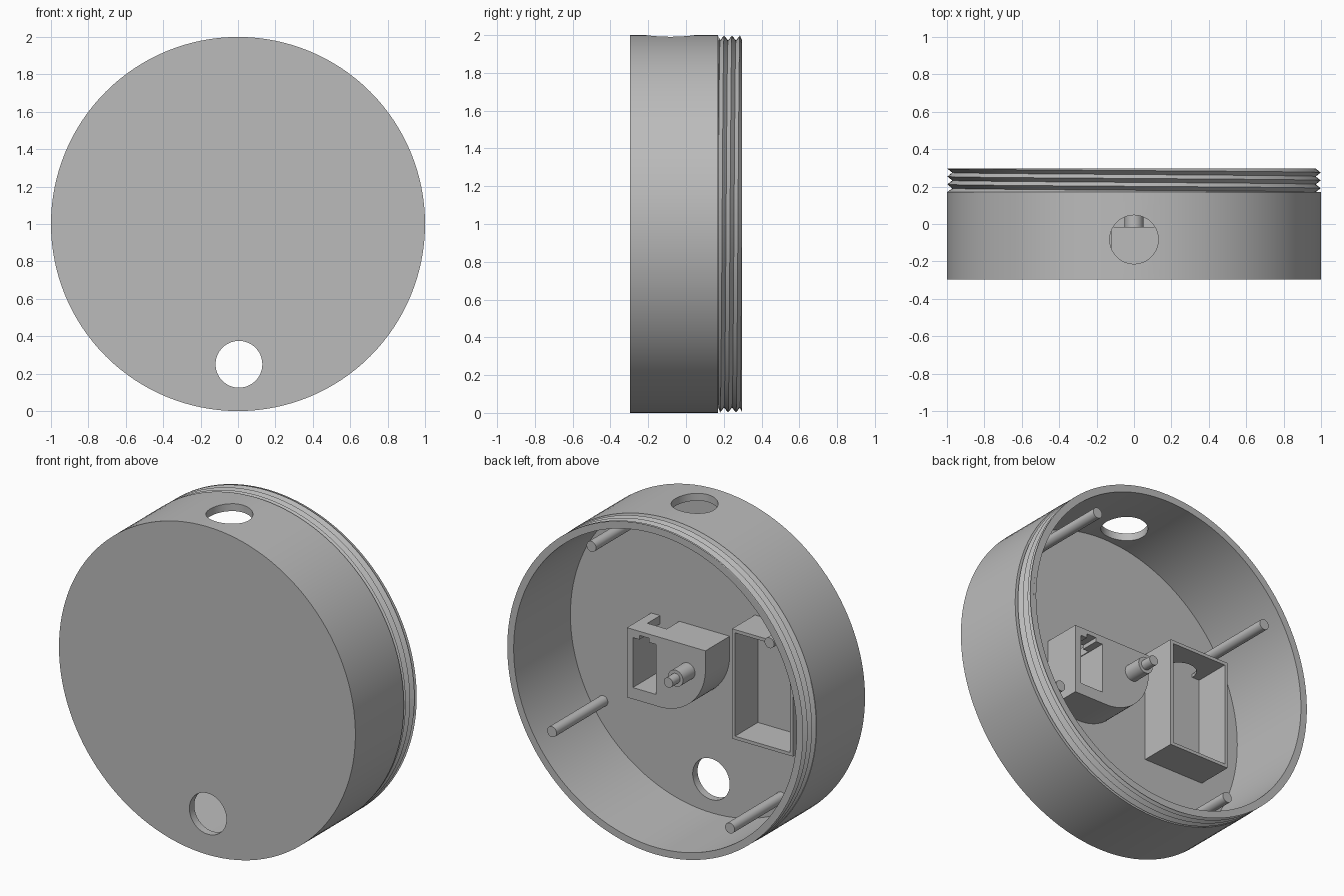
import bpy, bmesh, math
from mathutils import Matrix, Vector

if "Cube" in bpy.data.objects:
    bpy.data.objects.remove(bpy.data.objects["Cube"])

grey = bpy.data.materials.new("Plain grey")
grey.use_nodes = True
COLOUR = (0.5, 0.5, 0.5, 1)
grey.diffuse_color = COLOUR
grey.node_tree.nodes["Principled BSDF"].inputs["Base Color"].default_value = COLOUR

FRONT, FLOOR, STEP, RIM = -0.297, -0.25, 0.17, 0.297   # depths along y
INNER, ROOT, CENTRE = 0.955, 0.972, 1.0


def finish(name, bm):
    bmesh.ops.recalc_face_normals(bm, faces=bm.faces)
    mesh = bpy.data.meshes.new(name)
    bm.to_mesh(mesh)
    bm.free()
    obj = bpy.data.objects.new(name, mesh)
    mesh.materials.append(grey)
    bpy.context.collection.objects.link(obj)
    return obj


def box(name, x, y, z):
    bm = bmesh.new()
    bmesh.ops.create_cube(bm, size=1)
    for v in bm.verts:
        v.co = [lo + (c + 0.5) * (hi - lo) for c, (lo, hi) in zip(v.co, (x, y, z))]
    return finish(name, bm)


def rod(name, start, end, radius, segments=32):
    start, end = Vector(start), Vector(end)
    axis = end - start
    turn = axis.to_track_quat('Z', 'Y').to_matrix().to_4x4()
    bm = bmesh.new()
    bmesh.ops.create_cone(bm, cap_ends=True, segments=segments, radius1=radius, radius2=radius,
                          depth=axis.length,
                          matrix=Matrix.Translation((start + end) / 2) @ turn)
    return finish(name, bm)


def cut(obj, *cutters):
    bpy.context.view_layer.objects.active = obj
    for cutter in cutters:
        cutter.hide_render = True
        mod = obj.modifiers.new("cut", 'BOOLEAN')
        mod.object, mod.operation, mod.solver = cutter, 'DIFFERENCE', 'EXACT'
        bpy.ops.object.modifier_apply(modifier=mod.name)
        bpy.data.objects.remove(cutter)


def smooth(obj, degrees=30):
    bpy.ops.object.select_all(action='DESELECT')
    obj.select_set(True)
    bpy.context.view_layer.objects.active = obj
    bpy.ops.object.shade_smooth_by_angle(angle=math.radians(degrees))


# Round shell: turned profile with a floor, a wall and a stepped neck
bm = bmesh.new()
profile = [(0, FRONT), (1, FRONT), (1, STEP), (ROOT, STEP), (ROOT, RIM),
           (INNER, RIM), (INNER, FLOOR), (0, FLOOR)]
verts = [bm.verts.new((r, y, CENTRE)) for r, y in profile]
edges = [bm.edges.new(pair) for pair in zip(verts, verts[1:])]
bmesh.ops.spin(bm, geom=verts + edges, cent=(0, 0, CENTRE), axis=(0, 1, 0),
               angle=math.tau, steps=128)
bmesh.ops.remove_doubles(bm, verts=bm.verts, dist=0.0005)
shell = finish("shell", bm)
cut(shell,
    rod("floor_hole_cutter", (0.005, -0.4, 0.25), (0.005, -0.15, 0.25), 0.125, 64),
    rod("wall_hole_cutter", (0, -0.083, 1.7), (0, -0.083, 2.2), 0.13, 64))
smooth(shell)

# Screw thread around the neck: rows of crests and roots climbing one pitch per turn
PITCH, STEPS = 0.042, 128
bm = bmesh.new()
columns = []
for i in range(STEPS + 1):
    turn = i / STEPS
    column = []
    for row in range(-2, 8):
        y = STEP + PITCH * (row / 2 + turn)
        y = min(max(y, STEP + 0.001), RIM)
        r = 0.998 if row % 2 else ROOT
        a = turn * math.tau
        column.append(bm.verts.new((r * math.cos(a), y, CENTRE + r * math.sin(a))))
    columns.append(column)
for a, b in zip(columns, columns[1:]):
    for k in range(len(a) - 1):
        bm.faces.new((a[k], a[k + 1], b[k + 1], b[k]))
smooth(finish("screw_thread", bm))

# Four mounting posts
for k in range(4):
    a = math.radians(57.5 + 90 * k)
    x, z = 0.87 * math.cos(a), CENTRE + 0.87 * math.sin(a)
    smooth(rod(f"post_{k + 1}", (x, FLOOR - 0.01, z), (x, 0.245, z), 0.032))

# Open tray with a half-round wire notch at its base
tray = box("tray", (-0.70, -0.29), (FLOOR - 0.005, -0.03), (0.66, 1.33))
cut(tray,
    box("tray_cutter", (-0.68, -0.31), (FLOOR - 0.05, 0.1), (0.68, 1.31)),
    rod("notch_cutter", (-0.53, FLOOR, 1.2), (-0.53, FLOOR, 1.4), 0.1))
smooth(tray)

# Motor housing: square on one side, rounded on the other
FACE, ARC = -0.016, 0.31
outline = [(-0.12, 1.155), (0.41, 1.155), (0.41, 0.73)]
for k in range(25):
    a = math.radians(270 - 90 * k / 24)
    outline.append((0.19 + ARC * math.cos(a), 1.04 + ARC * math.sin(a)))
bm = bmesh.new()
base = bm.faces.new([bm.verts.new((x, FLOOR - 0.005, z)) for x, z in outline])
out = bmesh.ops.extrude_face_region(bm, geom=[base])
bmesh.ops.translate(bm, vec=(0, FACE - FLOOR + 0.005, 0),
                    verts=[g for g in out["geom"] if isinstance(g, bmesh.types.BMVert)])
housing = finish("motor_housing", bm)
cut(housing,
    box("pocket_cutter", (0.215, 0.37), (FLOOR, 0.1), (0.80, 1.105)),
    box("key_cutter", (0.26, 0.325), (-0.2, 0.1), (1.0, 1.13)),
    box("slot_cutter", (0.22, 0.35), (FLOOR, -0.128), (1.0, 1.3)))
smooth(housing)

# Stepped spindle on the centre line
smooth(rod("spindle_collar", (0, FACE - 0.02, CENTRE), (0, 0.1, CENTRE), 0.05))
smooth(rod("spindle_tip", (0, 0.09, CENTRE), (0, 0.17, CENTRE), 0.03))
